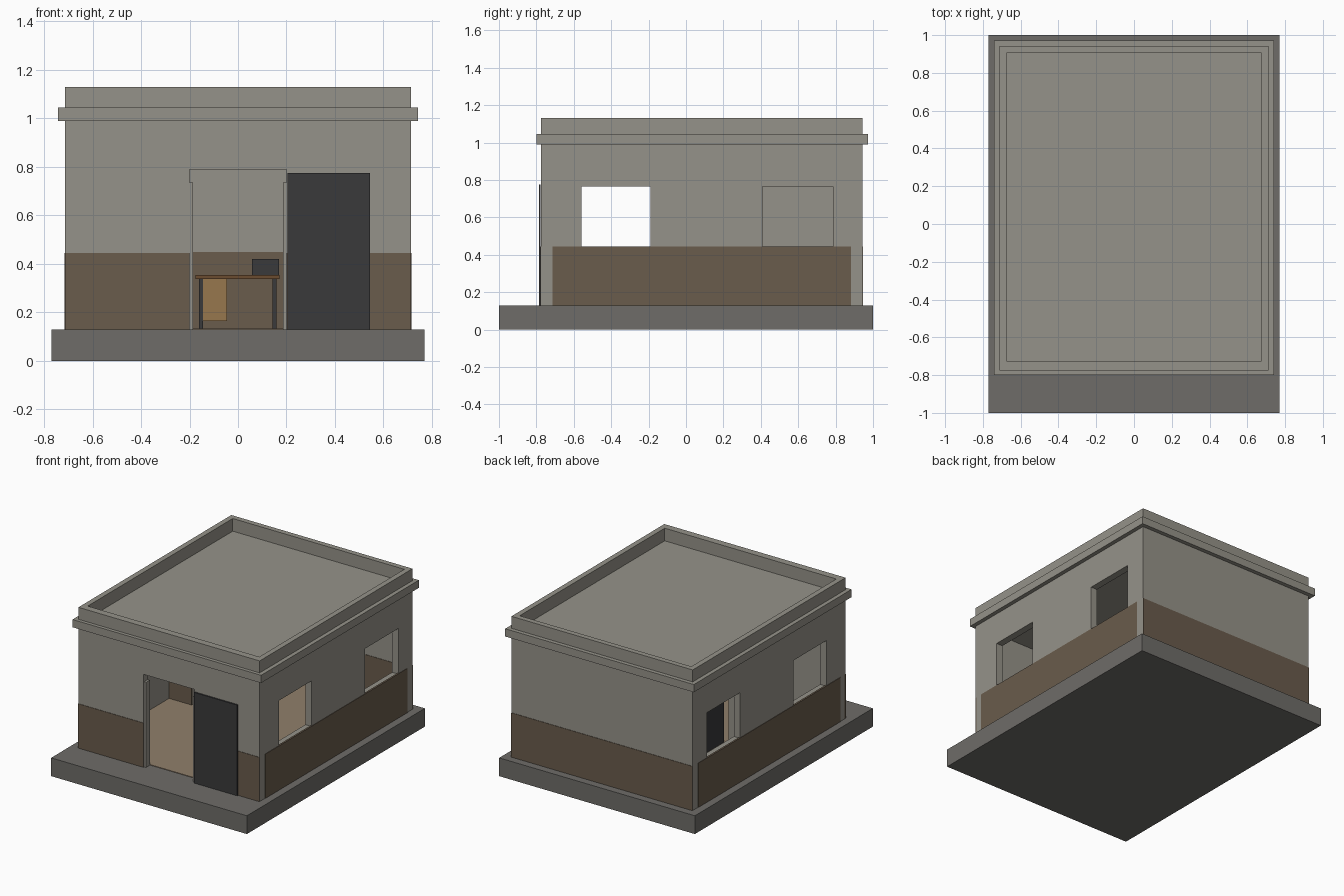
import bpy

if "Cube" in bpy.data.objects:
    bpy.data.objects.remove(bpy.data.objects["Cube"])


def material(name, rgb):
    m = bpy.data.materials.new(name)
    m.diffuse_color = [(c / 255) ** 2.2 for c in rgb] + [1]
    m.use_nodes = True
    m.node_tree.nodes["Principled BSDF"].inputs["Base Color"].default_value = m.diffuse_color
    return m


PLASTER = material("plaster", (148, 145, 136))
CONCRETE = material("concrete", (110, 108, 104))
BROWN = material("brown_paint", (105, 92, 77))
FLOOR = material("floor_tan", (143, 126, 106))
DARK = material("dark_metal", (60, 60, 61))
WOOD = material("desk_wood", (106, 77, 51))
LIGHT_WOOD = material("light_wood", (150, 118, 78))


def box(name, x0, x1, y0, y1, z0, z1, mat=None):
    """Box given by its limits on each axis."""
    verts = [(x, y, z) for z in (z0, z1)
             for x, y in ((x0, y0), (x1, y0), (x1, y1), (x0, y1))]
    faces = [(3, 2, 1, 0), (4, 5, 6, 7)]
    faces += [(i, (i + 1) % 4, (i + 1) % 4 + 4, i + 4) for i in range(4)]
    me = bpy.data.meshes.new(name)
    me.from_pydata(verts, [], faces)
    ob = bpy.data.objects.new(name, me)
    bpy.context.collection.objects.link(ob)
    if mat:
        me.materials.append(mat)
    return ob


def cut(target, *limits):
    """Subtract boxes from the target and bake the result."""
    cutters = []
    for lim in limits:
        c = box("cutter", *lim, target.data.materials[0])
        c.hide_render = True
        mod = target.modifiers.new("cut", 'BOOLEAN')
        mod.operation, mod.solver, mod.object = 'DIFFERENCE', 'EXACT', c
        cutters.append(c)
    dg = bpy.context.evaluated_depsgraph_get()
    me = bpy.data.meshes.new_from_object(target.evaluated_get(dg))
    target.modifiers.clear()
    target.data = me
    for c in cutters:
        bpy.data.objects.remove(c)


G = 0.13            # ground floor level
WX = 0.713          # wall half width
YF, YB = -0.775, 0.943   # front and back wall faces
T = 0.05            # wall thickness
PZ = 0.445          # top of the painted band

# Plinth and interior floor
box("plinth", -0.77, 0.77, -1, 1, 0, G, CONCRETE)
box("interior_floor", -WX + T, WX - T, YF + T, YB - T, G, G + 0.004, FLOOR)

# Wall shell with room, roof recess, doorway and two windows per side
walls = box("walls", -WX, WX, YF, YB, G, 1.13, PLASTER)
cut(walls,
    (-WX + T, WX - T, YF + T, YB - T, 0.05, 0.96),
    (-0.675, 0.675, -0.725, 0.905, 1.04, 1.3),
    (-0.2, 0.2, -0.9, -0.6, 0.05, 0.79),
    (-1, 1, -0.56, -0.19, 0.44, 0.765),
    (-1, 1, 0.41, 0.785, 0.44, 0.765))

# Cornice ring
cornice = box("cornice", -0.742, 0.742, -0.80, 0.972, 0.99, 1.045, PLASTER)
cut(cornice, (-0.705, 0.705, YF + 0.008, YB - 0.008, 0.9, 1.2))

# Painted band outside
P = 0.003
for s, side in ((-1, "left"), (1, "right")):
    a, b = sorted((s * (WX - 0.01), s * (WX + P)))
    box(side + "_band", a, b, -0.715, 0.882, G, PZ, BROWN)
    a, b = sorted((s * 0.2, s * WX))
    box("front_band_" + side, a, b, YF - P, YF + 0.01, G, PZ, BROWN)
    # Door frame posts
    a, b = sorted((s * 0.185, s * 0.2))
    box("door_post_" + side, a, b, YF + 0.005, YF + T, G, 0.735, PLASTER)
box("back_band", -WX, WX, YB - 0.01, YB + P, G, PZ, BROWN)
box("inner_back_band", -0.2, WX - T, YB - T - P, YB - T + 0.01, G, 0.45, BROWN)

# Front door, swung open flat against the wall
box("front_door", 0.205, 0.545, -0.787, -0.777, G, 0.775, DARK)

# Back left room: front partition with doorway, and side partition
room_front = box("room_front_wall", -WX + T, -0.2, 0.175, 0.215, G, 0.96, PLASTER)
cut(room_front, (-0.485, -0.285, 0.1, 0.3, 0.05, 0.77))
box("room_side_wall", -0.24, -0.2, 0.215, YB - T, G, 0.96, PLASTER)
box("room_band_left", -WX + T, -0.485, 0.172, 0.18, G, 0.45, BROWN)
box("room_band_right", -0.285, -0.2, 0.172, 0.18, G, 0.45, BROWN)
box("room_door", -0.285, -0.275, -0.02, 0.172, G, 0.765, DARK)

# Desk with drawer unit and a box on top
D0, D1 = -0.1, 0.12
box("desk_top", -0.175, 0.172, D0, D1, 0.337, 0.354, WOOD)
for x in (-0.16, 0.142):
    for y in (D0 + 0.012, D1 - 0.03):
        box("desk_leg", x, x + 0.016, y, y + 0.018, G, 0.337, DARK)
box("desk_drawers", -0.144, -0.045, D0 + 0.01, D1 - 0.02, 0.165, 0.337, LIGHT_WOOD)
box("desk_device", 0.057, 0.17, 0.0, 0.08, 0.354, 0.42, DARK)
